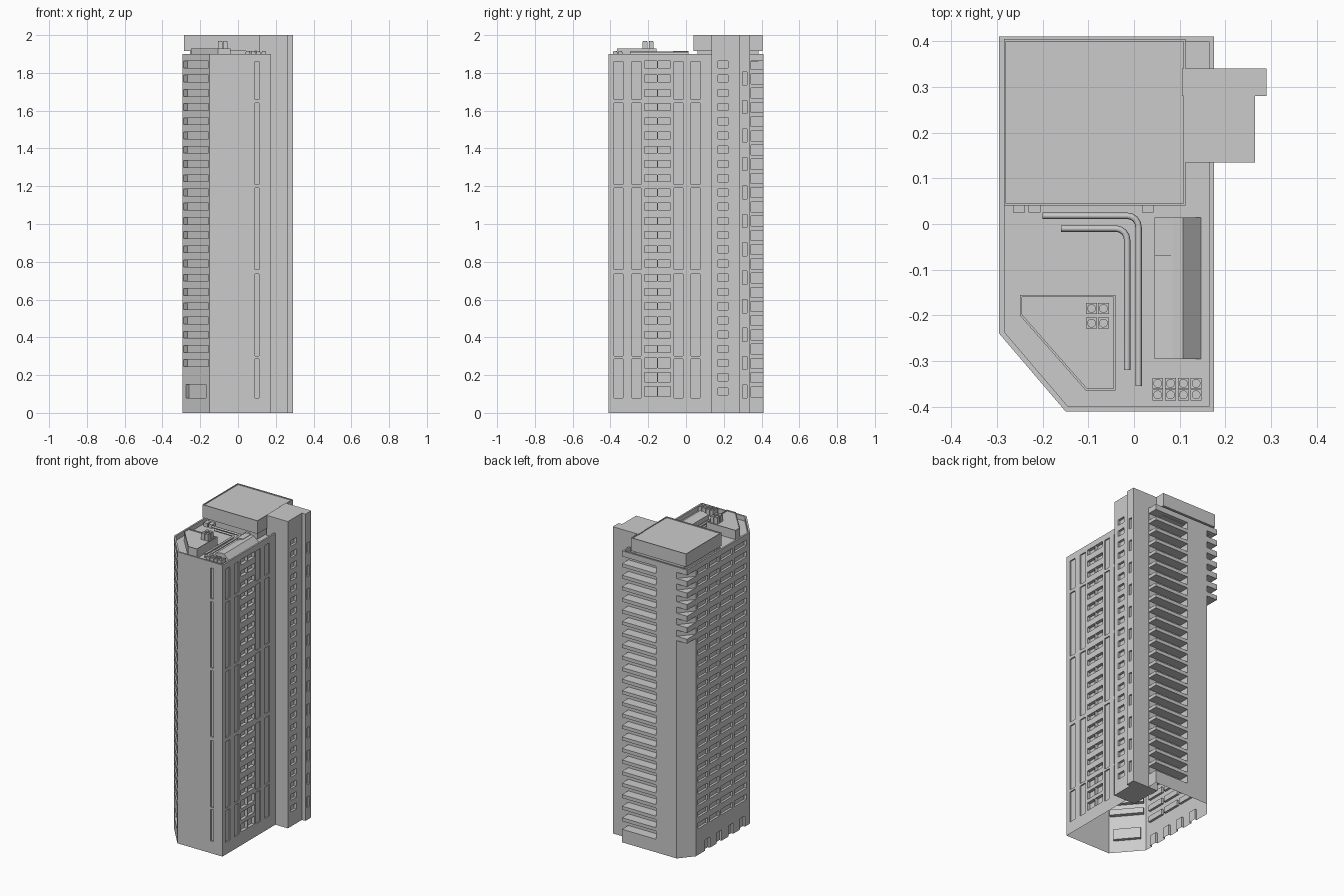
import bpy, bmesh, math
from mathutils import Vector, Matrix

cube = bpy.data.objects.get("Cube")
if cube:
    bpy.data.objects.remove(cube)

concrete = bpy.data.materials.new("concrete_grey")
concrete.use_nodes = True
GREY = (0.6, 0.6, 0.6, 1)
concrete.diffuse_color = GREY
concrete.node_tree.nodes["Principled BSDF"].inputs["Base Color"].default_value = GREY

FLOOR, FIRST, COUNT = 0.0753, 0.113, 24
ROOF, TOP = 1.87, 1.9
levels = [FIRST + FLOOR * i for i in range(COUNT)]


def add_prism(bm, points, z0, z1):
    """Extrude a plan outline upward from z0 to z1."""
    face = bm.faces.new([bm.verts.new((x, y, z0)) for x, y in points])
    new = bmesh.ops.extrude_face_region(bm, geom=[face])["geom"]
    verts = [v for v in new if isinstance(v, bmesh.types.BMVert)]
    bmesh.ops.translate(bm, verts=verts, vec=(0, 0, z1 - z0))


def rect(x0, x1, y0, y1):
    return [(x0, y0), (x1, y0), (x1, y1), (x0, y1)]


def inset(points, d):
    """Offset a convex counter-clockwise outline inward."""
    out, n = [], len(points)
    for i in range(n):
        a, b, c = (Vector(points[(i + k) % n]) for k in (-1, 0, 1))
        u, v = (b - a).normalized(), (c - b).normalized()
        n1, n2 = Vector((-u.y, u.x)), Vector((-v.y, v.x))
        out.append(tuple(b + (n1 + n2) * d / (1 + n1.dot(n2))))
    return out


def finish(bm, name):
    bmesh.ops.recalc_face_normals(bm, faces=bm.faces)
    mesh = bpy.data.meshes.new(name)
    bm.to_mesh(mesh)
    bm.free()
    mesh.materials.append(concrete)
    ob = bpy.data.objects.new(name, mesh)
    bpy.context.collection.objects.link(ob)
    return ob


def prism(name, points, z0, z1):
    bm = bmesh.new()
    add_prism(bm, points, z0, z1)
    return finish(bm, name)


def carve(ob, cutters):
    """Subtract a list of (outline, z0, z1) prisms from an object."""
    bm = bmesh.new()
    for points, z0, z1 in cutters:
        add_prism(bm, points, z0, z1)
    tool = finish(bm, "cutter")
    tool.hide_render = True
    mod = ob.modifiers.new("openings", "BOOLEAN")
    mod.operation, mod.solver, mod.object = "DIFFERENCE", "EXACT", tool
    graph = bpy.context.evaluated_depsgraph_get()
    mesh = bpy.data.meshes.new_from_object(ob.evaluated_get(graph))
    ob.modifiers.clear()
    ob.data = mesh
    bpy.data.objects.remove(tool)


# Tower shell outline, with one front corner cut off
A, B = (-0.295, -0.24), (-0.15, -0.41)
outline = [A, B, (0.175, -0.41), (0.175, 0.41), (-0.295, 0.41)]
tower = prism("tower", outline, 0, TOP)
cuts = [(inset(outline, 0.011), ROOF, 2.1)]

# Rear corner cut off below the upper floors, open balconies above
corner = [(-0.295, 0.32), (-0.22, 0.41), (-0.22, 0.45), (-0.34, 0.45), (-0.34, 0.32)]
cuts.append((corner, -0.1, 1.42))
cuts += [(corner, z - 0.02, z + 0.02) for z in levels if z > 1.44]

# Tall strip windows in bands, on the long side and the front
bands = [(0.08, 0.285), (0.30, 0.735), (0.76, 1.19), (1.21, 1.64), (1.66, 1.86)]
for z0, z1 in bands:
    for y in (-0.357, -0.262, -0.04, 0.05):
        cuts.append((rect(0.167, 0.2, y - 0.024, y + 0.024), z0, z1))
    cuts.append((rect(0.09, 0.11, -0.45, -0.402), z0, z1))

# Slots per floor: long side pairs, rear corner loggias, plain side and cut corner
along = (Vector(B) - Vector(A)).normalized()
inward = Vector((-along.y, along.x))
length = (Vector(B) - Vector(A)).length


def slanted(t0, t1, depth):
    a, b = Vector(A) + along * t0, Vector(A) + along * t1
    return [tuple(p) for p in (a - inward * 0.02, b - inward * 0.02,
                               b + inward * depth, a + inward * depth)]


for i, z in enumerate(levels):
    h = 0.026 if i < 3 else 0.018
    cuts.append((rect(0.155, 0.2, -0.221, -0.154), z - h, z + h))
    cuts.append((rect(0.155, 0.2, -0.148, -0.081), z - h, z + h))
    cuts.append((rect(-0.07, 0.2, 0.345, 0.45), z - 0.028, min(z + 0.025, 1.864)))
    if i > 0:
        for y0, y1 in ((-0.2, -0.08), (-0.06, 0.06), (0.08, 0.18), (0.2, 0.3)):
            cuts.append((rect(-0.33, -0.28, y0, y1), z - 0.018, z + 0.018))
    if i > 1:
        cuts.append((slanted(0.012, length - 0.008, 0.025), z - 0.018, z + 0.018))

# Ground level doors
cuts.append((slanted(0.03, length - 0.03, 0.02), 0.08, 0.15))
for y in (-0.16, -0.04, 0.08, 0.2):
    cuts.append((rect(-0.33, -0.28, y - 0.025, y + 0.025), -0.1, 0.07))
carve(tower, cuts)

# The shell is open underneath
bm = bmesh.new()
bm.from_mesh(tower.data)
floor = [f for f in bm.faces if f.normal.z < -0.9 and f.calc_center_median().z < 0.001]
bmesh.ops.delete(bm, geom=floor, context="FACES")
bm.to_mesh(tower.data)
bm.free()

# Lift and stair shaft on the side
shaft = prism("stair_shaft", rect(0.11, 0.265, 0.135, 0.285), 0, 2)
carve(shaft, [(rect(0.25, 0.3, 0.17, 0.222), z - 0.019, z + 0.019) for z in levels])
fin = prism("shaft_fin", rect(0.105, 0.29, 0.28, 0.34), 0, 2)
carve(fin, [(rect(0.28, 0.32, 0.298, 0.322), z - 0.035, z + 0.035) for z in levels[::2]])

# Penthouse on a narrower neck, with a thin roof rim
prism("penthouse_neck", rect(-0.255, 0.1, 0.06, 0.385), ROOF - 0.01, 1.93)
plan = rect(-0.285, 0.113, 0.04, 0.405)
penthouse = prism("penthouse", plan, 1.915, 2)
carve(penthouse, [(inset(plan, 0.005), 1.994, 2.1)])
for x in (-0.252, -0.218, 0.03):
    prism("roof_vent_box", rect(x - 0.013, x + 0.013, 0.025, 0.07), ROOF - 0.005, 1.895)

# Roof plant room with rim
plan = [(-0.25, -0.2), (-0.105, -0.365), (-0.04, -0.365), (-0.04, -0.155), (-0.25, -0.155)]
plant = prism("plant_room", plan, ROOF - 0.005, 1.93)
carve(plant, [(inset(plan, 0.005), 1.924, 2.1)])


def fan_unit(name, x, y, half, z0, z1):
    """Cooling box topped by a short round fan."""
    prism(name, rect(x - half, x + half, y - half, y + half), z0, z1 - 0.004)
    bm = bmesh.new()
    bmesh.ops.create_cone(bm, cap_ends=True, segments=16, radius1=half * 0.8,
                          radius2=half * 0.8, depth=0.01,
                          matrix=Matrix.Translation((x, y, z1 - 0.005)))
    finish(bm, name + "_fan")


for j in range(2):
    for i in range(2):
        fan_unit("tall_cooler", -0.093 + i * 0.026, -0.217 + j * 0.032, 0.012, 1.92, 1.97)
    for i in range(4):
        fan_unit("low_cooler", 0.052 + i * 0.028, -0.374 + j * 0.025, 0.012, ROOF - 0.005, 1.915)

# Sloped service shed, built from a cross-section
profile = [(0.045, ROOF), (0.147, ROOF), (0.107, 1.911), (0.085, 1.913), (0.045, 1.9)]
bm = bmesh.new()
add_prism(bm, profile, 0, 0.31)
for v in bm.verts:
    v.co = (v.co.x, v.co.z - 0.296, v.co.y)
finish(bm, "service_shed")
prism("shed_hatch", rect(0.045, 0.084, -0.07, 0.014), ROOF, 1.915)

# Bent roof pipes
for x0, x1, y0, y1 in ((-0.2, 0.01, 0.018, -0.355), (-0.16, -0.015, -0.01, -0.32)):
    curve = bpy.data.curves.new("roof_pipe", "CURVE")
    curve.dimensions = "3D"
    curve.bevel_depth, curve.bevel_resolution, curve.use_fill_caps = 0.007, 1, True
    path = [(x0, y0)]
    for k in range(5):
        a = math.pi / 2 * (1 - k / 4)
        path.append((x1 - 0.025 + 0.025 * math.cos(a), y0 - 0.025 + 0.025 * math.sin(a)))
    path.append((x1, y1))
    spline = curve.splines.new("POLY")
    spline.points.add(len(path) - 1)
    for p, (x, y) in zip(spline.points, path):
        p.co = (x, y, 1.888, 1)
    curve.materials.append(concrete)
    bpy.context.collection.objects.link(bpy.data.objects.new("roof_pipe", curve))
